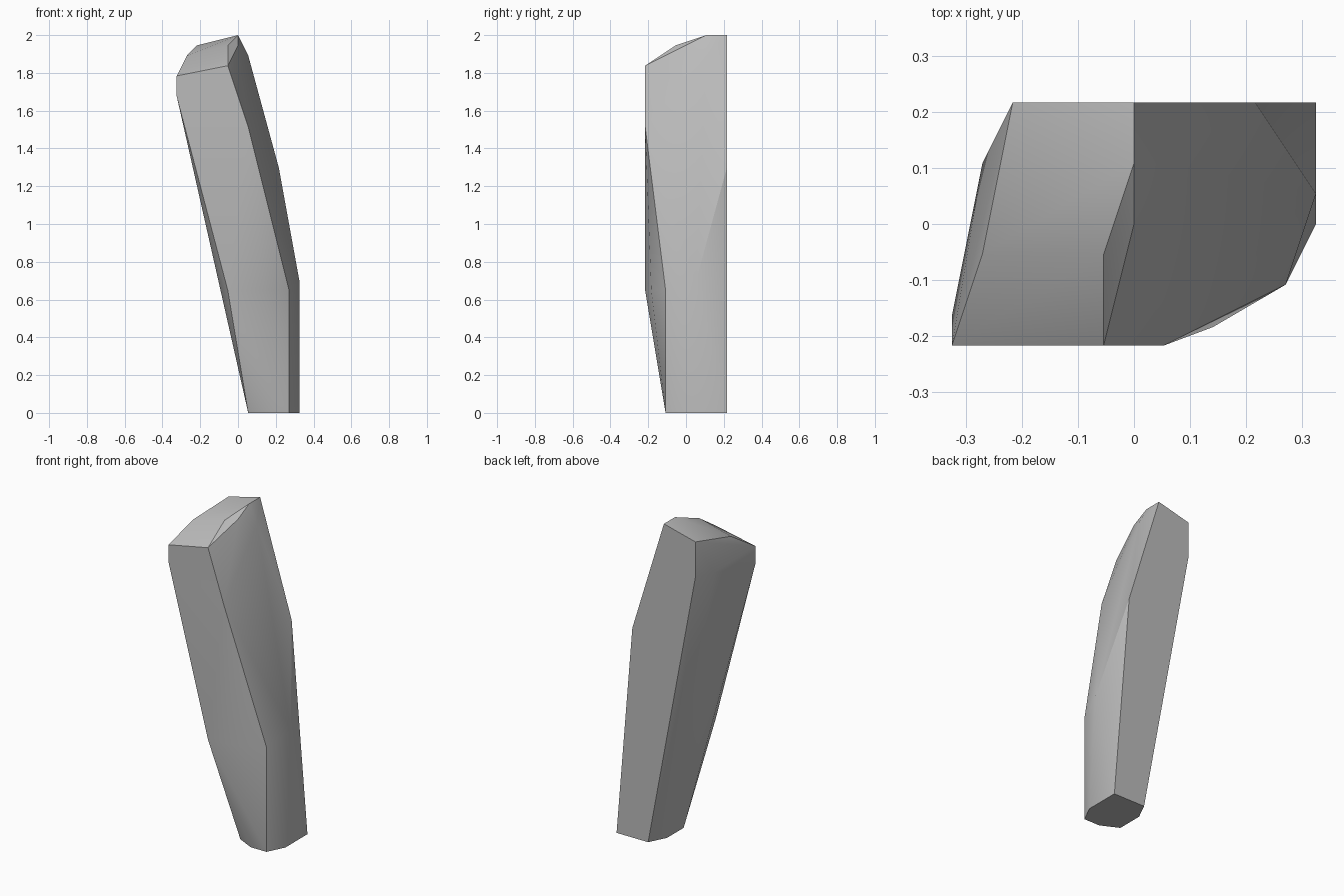
import bpy
import bmesh
from math import radians

UNIT = 2 / 37  # the stone is laid out on a 37-step lattice


def make_material(name, grey):
    mat = bpy.data.materials.new(name)
    mat.use_nodes = True
    colour = (grey, grey, grey, 1)
    mat.diffuse_color = colour
    mat.node_tree.nodes["Principled BSDF"].inputs["Base Color"].default_value = colour
    return mat


def make_hull(name, corners, mat):
    """Wrap a faceted solid around the corner points."""
    bm = bmesh.new()
    for x, y, z in corners:
        bm.verts.new((x * UNIT, y * UNIT, z * UNIT))
    result = bmesh.ops.convex_hull(bm, input=bm.verts)
    loose = {v for v in result["geom_interior"] if isinstance(v, bmesh.types.BMVert)}
    bmesh.ops.delete(bm, geom=list(loose), context="VERTS")
    bmesh.ops.dissolve_limit(bm, angle_limit=radians(1), verts=bm.verts, edges=bm.edges)
    bmesh.ops.recalc_face_normals(bm, faces=bm.faces)
    mesh = bpy.data.meshes.new(name)
    bm.to_mesh(mesh)
    bm.free()
    mesh.materials.append(mat)
    obj = bpy.data.objects.new(name, mesh)
    bpy.context.collection.objects.link(obj)
    return obj


default_cube = bpy.data.objects.get("Cube")
if default_cube:
    bpy.data.objects.remove(default_cube, do_unlink=True)

# Flat foot outline
foot = [(x, y, 0) for x, y in
        ((1, -1), (3, -2), (5, -2), (6, 0), (6, 4), (2, 4), (1, 2))]

# Corners of the leaning shaft
shaft = [
    (-1, -4, 12), (2.6, -3.4, 12), (5, -2, 12), (6, 1, 13),
    (4, 4, 24), (1, -4, 28),
]

# Chipped head, from its lower shoulder to the crest
head = [
    (-6, -4, 31), (-6, -3, 31), (-5, 2, 32), (-4, 4, 32),
    (-6, -4, 33), (-1, -4, 34), (-5, -1, 35), (1, 2, 35),
    (-4, 4, 36), (-1, -1, 36), (0, 0, 36), (0, 2, 37), (0, 4, 37),
]

stone = make_hull("leaning_stone", foot + shaft + head, make_material("stone grey", 0.5))

# Soft shading that keeps the main ridges sharp
bpy.ops.object.select_all(action="DESELECT")
stone.select_set(True)
bpy.context.view_layer.objects.active = stone
bpy.ops.object.shade_smooth_by_angle(angle=radians(30))
